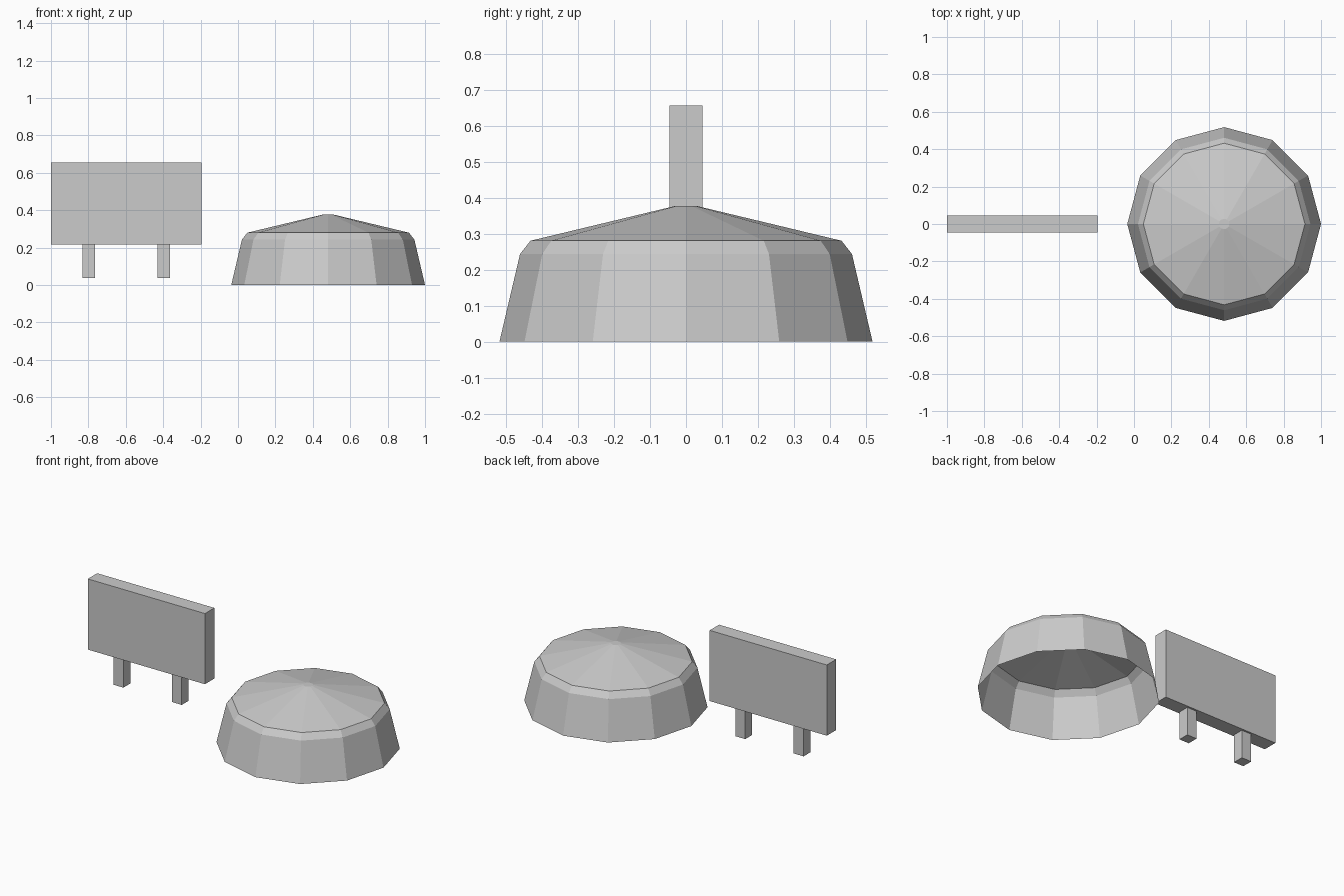
import bpy, bmesh
from math import cos, sin, tau

if "Cube" in bpy.data.objects:
    bpy.data.objects.remove(bpy.data.objects["Cube"])

SIDES = 12


def make_object(name, bm):
    mesh = bpy.data.meshes.new(name)
    bm.to_mesh(mesh)
    bm.free()
    obj = bpy.data.objects.new(name, mesh)
    bpy.context.collection.objects.link(obj)
    return obj


def box(name, x, y, z):
    """Box from (min, max) ranges."""
    bm = bmesh.new()
    bmesh.ops.create_cube(bm, size=1)
    for v in bm.verts:
        v.co = [(a + b) / 2 + c * (b - a) for (a, b), c in zip((x, y, z), v.co)]
    return make_object(name, bm)


def shell(name, cx, profile):
    """Open-bottomed faceted shell from (radius, height) rings, capped on top."""
    bm = bmesh.new()
    rings = [[bm.verts.new((cx + r * cos(tau * i / SIDES), r * sin(tau * i / SIDES), z))
              for i in range(SIDES)] for r, z in profile]
    for low, high in zip(rings, rings[1:]):
        for i in range(SIDES):
            j = (i + 1) % SIDES
            bm.faces.new((low[i], low[j], high[j], high[i]))
    bm.faces.new(rings[-1])
    return make_object(name, bm)


# Hollow dome with sloped walls, a bevelled rim and a shallow conical roof
shell("dome", 0.482, [(0.518, 0), (0.461, 0.243), (0.432, 0.28), (0.028, 0.377)])

# Sign panel
box("sign_board", (-1.0, -0.195), (-0.046, 0.046), (0.216, 0.655))

# Two short square posts under the panel
for side, x in (("left", -0.798), ("right", -0.397)):
    box(f"sign_post_{side}", (x - 0.034, x + 0.034), (-0.034, 0.034), (0.038, 0.216))
